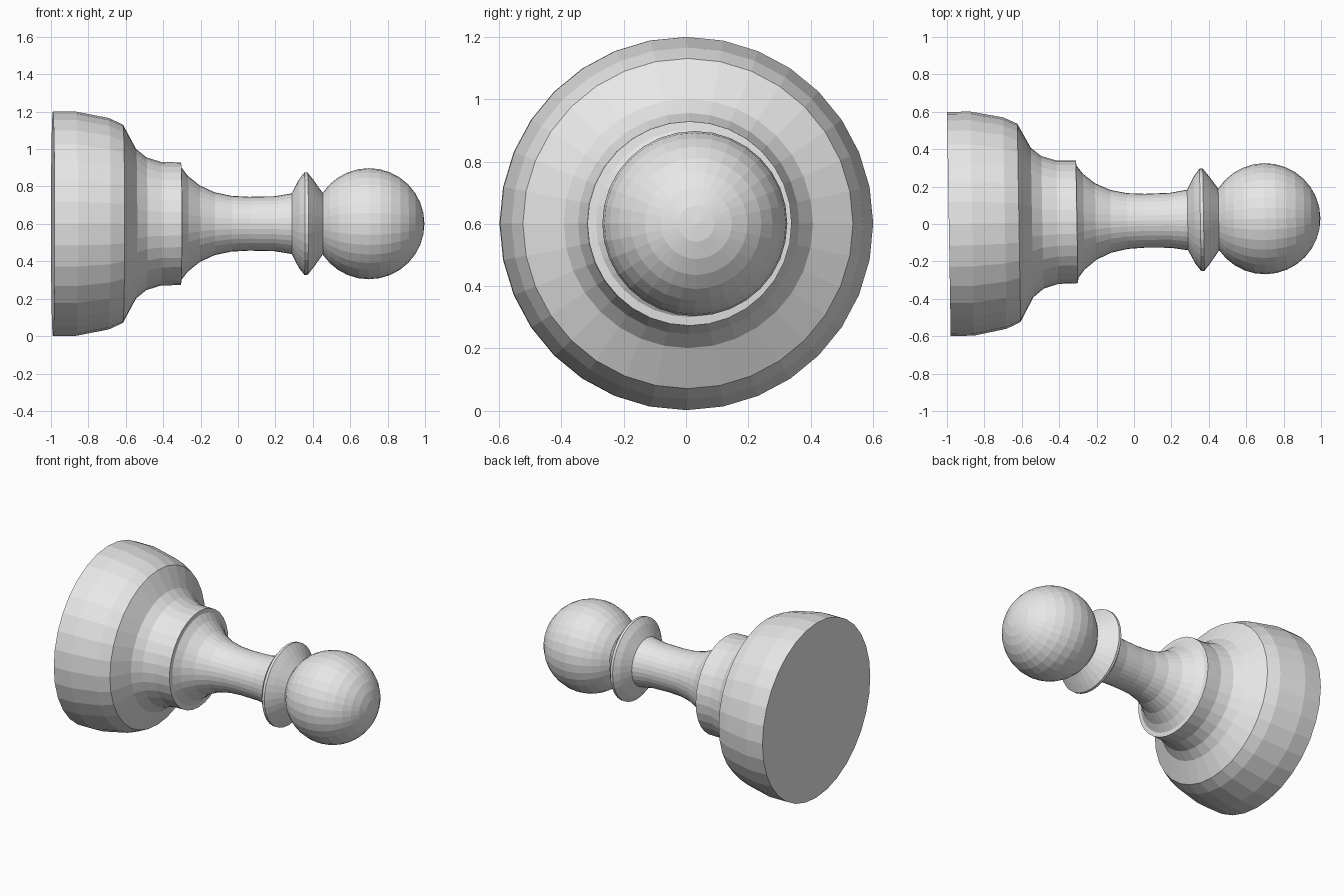
import bpy, bmesh, math
from mathutils import Matrix, Vector

if "Cube" in bpy.data.objects:
    bpy.data.objects.remove(bpy.data.objects["Cube"])

SIDES = 32
grey = bpy.data.materials.new("plain grey")
grey.diffuse_color = (0.8, 0.8, 0.8, 1)
grey.use_nodes = True
grey.node_tree.nodes["Principled BSDF"].inputs["Base Color"].default_value = grey.diffuse_color

# The piece lies along x, turned very slightly about z at the base centre
PLACE = Matrix.Translation((-0.99, 0, 0.601)) @ Matrix.Rotation(0.0167, 4, 'Z') @ Matrix.Translation((0.99, 0, 0))


def lathe(name, profile):
    """Revolve (x, radius) points around the x axis."""
    bm = bmesh.new()
    verts = [bm.verts.new((x, 0, r)) for x, r in profile]
    edges = [bm.edges.new(p) for p in zip(verts, verts[1:])]
    bmesh.ops.spin(bm, geom=verts + edges, cent=(0, 0, 0), axis=(1, 0, 0),
                   angle=math.tau, steps=SIDES)
    bmesh.ops.remove_doubles(bm, verts=bm.verts, dist=0.0005)
    bmesh.ops.recalc_face_normals(bm, faces=bm.faces)
    # make normals face away from the axis
    if sum(f.normal.dot(Vector((0, *f.calc_center_median().yz))) for f in bm.faces) < 0:
        bmesh.ops.reverse_faces(bm, faces=bm.faces)
    bm.transform(PLACE)
    mesh = bpy.data.meshes.new(name)
    bm.to_mesh(mesh)
    bm.free()
    mesh.materials.append(grey)
    obj = bpy.data.objects.new(name, mesh)
    bpy.context.collection.objects.link(obj)


# Wide foot with its stepped shoulder
lathe("base", [(-0.99, 0), (-0.99, 0.599), (-0.865, 0.599), (-0.69, 0.565),
               (-0.615, 0.53), (-0.58, 0.465), (-0.545, 0.40), (-0.49, 0.355),
               (-0.41, 0.33), (-0.305, 0.328)])
# Flared neck
lathe("stem", [(-0.305, 0.328), (-0.302, 0.30), (-0.268, 0.256), (-0.205, 0.205),
               (-0.125, 0.168), (-0.035, 0.149), (0.06, 0.144), (0.195, 0.147),
               (0.287, 0.162)])
# Ring under the head
lathe("collar", [(0.287, 0.162), (0.325, 0.235), (0.355, 0.274), (0.372, 0.274),
                 (0.405, 0.232), (0.453, 0.165)])
# Round head
R = 0.297
lathe("ball", [(0.70 + R * math.cos(k * math.pi / 16), R * math.sin(k * math.pi / 16))
               for k in range(13, -1, -1)])
